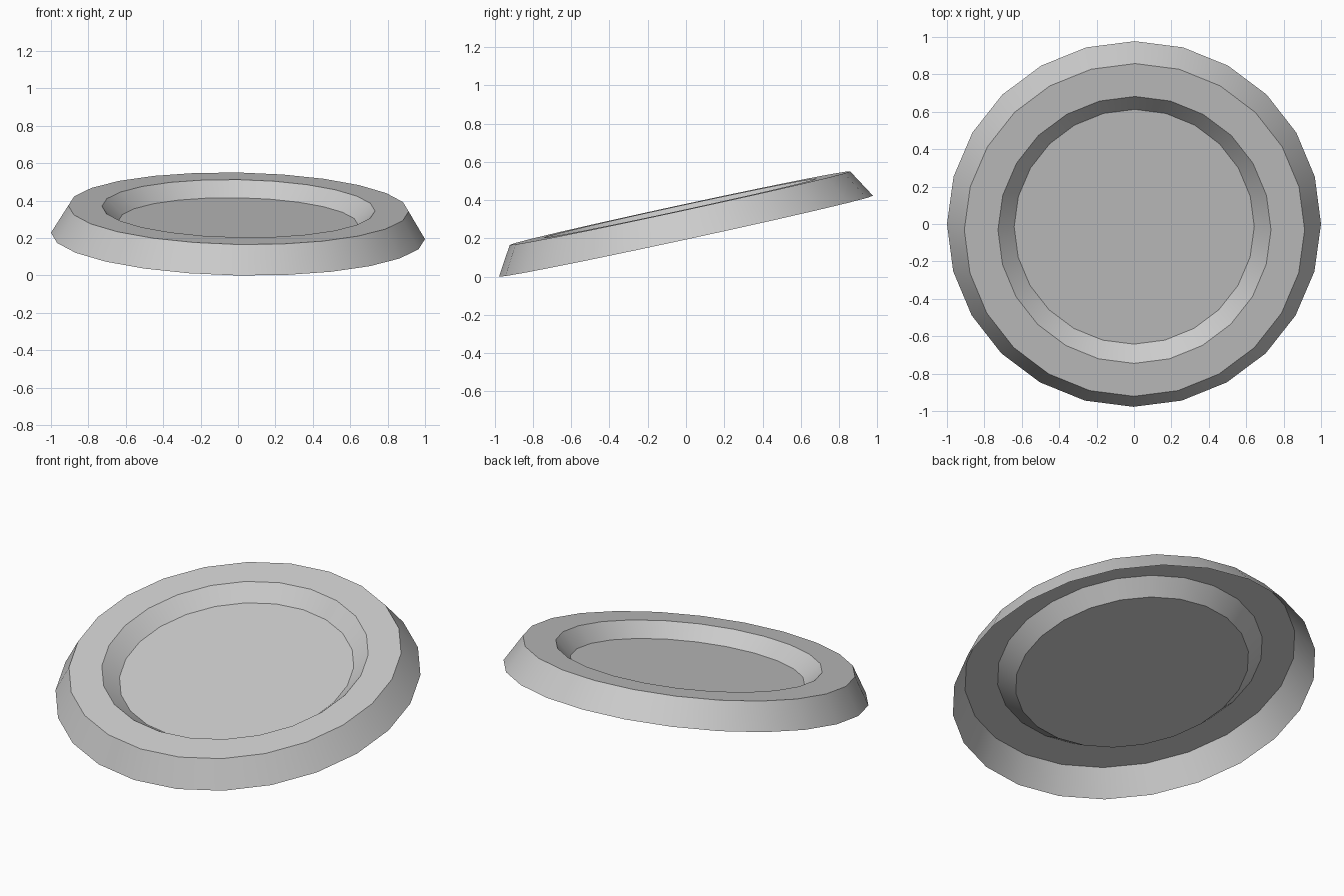
import bpy, bmesh
from math import cos, sin, pi, radians
from mathutils import Matrix

if "Cube" in bpy.data.objects:
    bpy.data.objects.remove(bpy.data.objects["Cube"])

SIDES = 24
# Profile of the open-bottomed shell: (radius, height)
PROFILE = [(1.0, 0.0), (0.91, 0.15), (0.73, 0.15), (0.642, 0.07)]

bm = bmesh.new()
rings = [[bm.verts.new((r * cos(2 * pi * i / SIDES), r * sin(2 * pi * i / SIDES), h))
          for i in range(SIDES)] for r, h in PROFILE]

# Outer wall, flat rim and recess wall
for low, high in zip(rings, rings[1:]):
    for i in range(SIDES):
        j = (i + 1) % SIDES
        bm.faces.new((low[i], low[j], high[j], high[i]))

# Recessed floor
bm.faces.new(rings[-1])

# Tilt up towards the back with a slight sideways roll, then rest on the ground
tilt = Matrix.Rotation(radians(1.0), 4, 'Y') @ Matrix.Rotation(radians(12.2), 4, 'X')
bm.transform(tilt)
bm.transform(Matrix.Translation((0, 0, -min(v.co.z for v in bm.verts))))

mesh = bpy.data.meshes.new("tilted_dish")
bm.to_mesh(mesh)
bm.free()
dish = bpy.data.objects.new("tilted_dish", mesh)
bpy.context.collection.objects.link(dish)

# Smooth walls with sharp rims
bpy.context.view_layer.objects.active = dish
dish.select_set(True)
bpy.ops.object.shade_smooth_by_angle(angle=radians(30))
